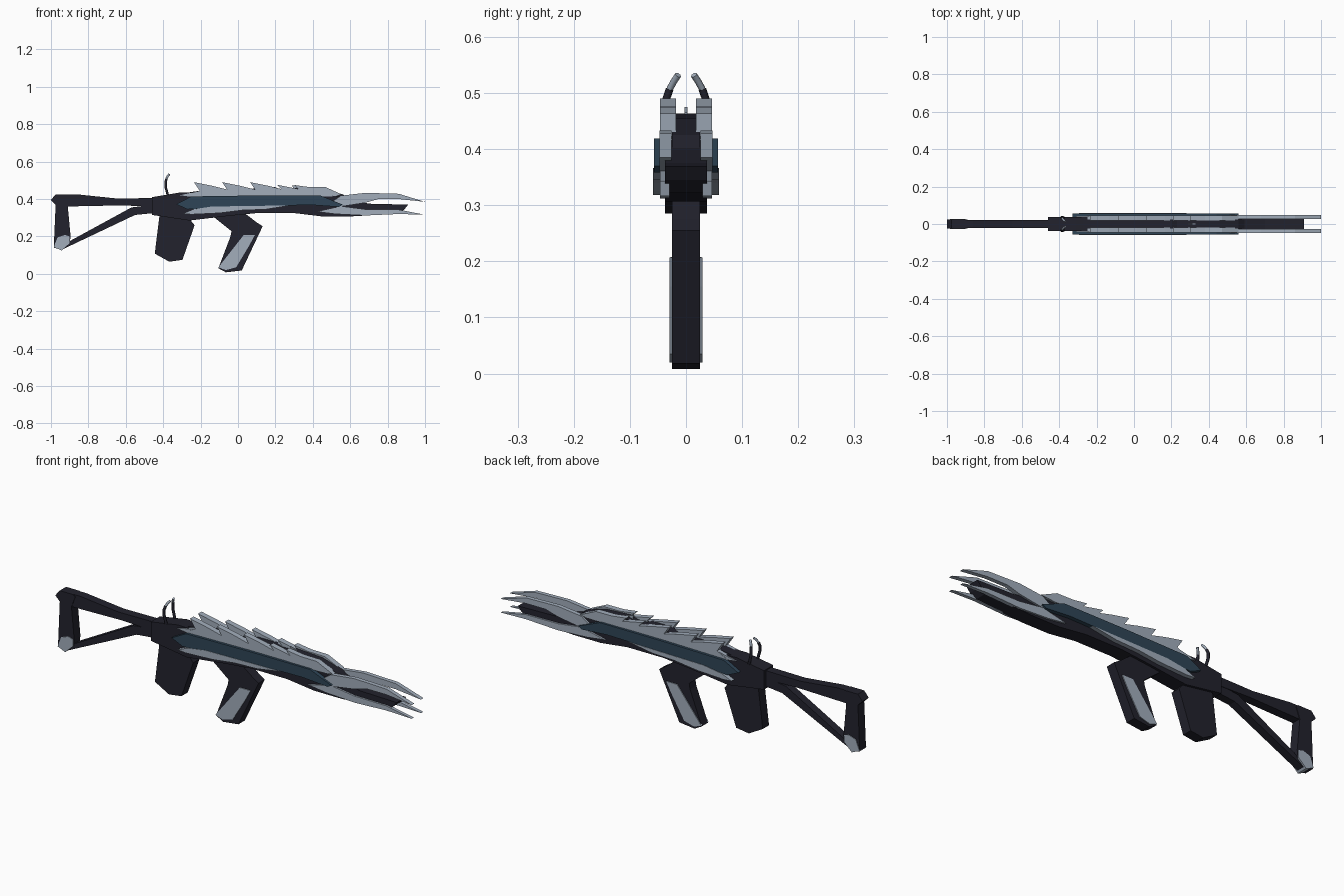
import bpy
import bmesh

default_cube = bpy.data.objects.get("Cube")
if default_cube:
    bpy.data.objects.remove(default_cube, do_unlink=True)


def make_material(name, colour):
    material = bpy.data.materials.new(name)
    material.use_nodes = True
    material.diffuse_color = (*colour, 1)
    shader = material.node_tree.nodes["Principled BSDF"]
    shader.inputs["Base Color"].default_value = (*colour, 1)
    shader.inputs["Roughness"].default_value = 0.6
    return material


dark = make_material("dark graphite", (0.016, 0.016, 0.026))
light = make_material("pale steel", (0.36, 0.42, 0.50))
blue = make_material("slate blue", (0.028, 0.060, 0.095))


def add_mirror(obj):
    """Repeat a part on the other side of the centre plane."""
    modifier = obj.modifiers.new("Mirror", "MIRROR")
    modifier.use_axis = (False, True, False)


def prism(name, material, outline, inner, outer):
    """Extrude a side outline (x, z) from y = inner to y = outer."""
    bm = bmesh.new()
    face = bm.faces.new([bm.verts.new((x, inner, z)) for x, z in outline])
    result = bmesh.ops.extrude_face_region(bm, geom=[face], use_keep_orig=True)
    moved = [v for v in result["geom"] if isinstance(v, bmesh.types.BMVert)]
    bmesh.ops.translate(bm, vec=(0, outer - inner, 0), verts=moved)
    bmesh.ops.recalc_face_normals(bm, faces=bm.faces)
    mesh = bpy.data.meshes.new(name)
    bm.to_mesh(mesh)
    bm.free()
    mesh.materials.append(material)
    obj = bpy.data.objects.new(name, mesh)
    bpy.context.collection.objects.link(obj)
    return obj


def centre_part(name, material, outline, half_width):
    return prism(name, material, outline, -half_width, half_width)


def side_pair(name, material, outline, inner, outer):
    obj = prism(name, material, outline, inner, outer)
    add_mirror(obj)
    return obj


def hook_pair(name, material, path, radius):
    """A pair of thin curved rods, swept along a path."""
    curve = bpy.data.curves.new(name, "CURVE")
    curve.dimensions = "3D"
    curve.bevel_depth = radius
    curve.bevel_resolution = 1
    curve.use_fill_caps = True
    spline = curve.splines.new("POLY")
    spline.points.add(len(path) - 1)
    for point, position in zip(spline.points, path):
        point.co = (*position, 1)
    rod = bpy.data.objects.new(name, curve)
    bpy.context.collection.objects.link(rod)
    graph = bpy.context.evaluated_depsgraph_get()
    mesh = bpy.data.meshes.new_from_object(rod.evaluated_get(graph))
    bpy.data.objects.remove(rod, do_unlink=True)
    mesh.materials.clear()
    mesh.materials.append(material)
    obj = bpy.data.objects.new(name, mesh)
    bpy.context.collection.objects.link(obj)
    add_mirror(obj)


# Main body running from the receiver to the muzzle
centre_part("body", dark, [
    (-.46, .41), (-.31, .435), (.5, .42), (.6, .4), (.7, .375), (.91, .37),
    (.89, .345), (.86, .322), (.6, .307), (.45, .307), (.3, .325),
    (.1, .325), (-.05, .31), (-.26, .285), (-.46, .315)], .037)

# Raised spine between the rows of fins
centre_part("spine", dark, [
    (-.33, .425), (-.2, .445), (.05, .445), (.1, .463), (.2, .463),
    (.23, .45), (.28, .45), (.32, .463), (.46, .455), (.56, .425),
    (.6, .395), (-.3, .4)], .025)
centre_part("front_sight", light, [
    (.29, .475), (.33, .465), (.33, .44), (.3, .44)], .003)

# Shoulder stock: upper bar, butt post, diagonal strut and foot
centre_part("stock_upper_bar", dark, [
    (-.9, .425), (-.86, .425), (-.65, .403), (-.45, .405), (-.45, .36),
    (-.63, .366), (-.92, .36)], .022)
centre_part("stock_butt", dark, [
    (-1, .395), (-.975, .425), (-.9, .425), (-.89, .415), (-.91, .36),
    (-.895, .2), (-.9, .165), (-.95, .13), (-.985, .14), (-.975, .37)], .025)
centre_part("stock_strut", dark, [
    (-.94, .13), (-.9, .175), (-.57, .355), (-.45, .37), (-.45, .325),
    (-.55, .315)], .02)
centre_part("stock_foot", light, [
    (-.985, .143), (-.965, .195), (-.925, .208), (-.9, .2), (-.9, .165),
    (-.943, .125)], .028)

# Magazine and hand grip
centre_part("magazine", dark, [
    (-.42, .31), (-.445, .108), (-.367, .065), (-.297, .075), (-.232, .26),
    (-.27, .305)], .025)
centre_part("grip", dark, [
    (-.15, .32), (-.035, .228), (-.04, .2), (-.105, .03), (-.065, .008),
    (.02, .018), (.132, .255), (.1, .275), (.035, .325)], .025)
side_pair("grip_panel", light, [
    (.03, .207), (.09, .207), (.062, .155), (-.01, .035), (-.065, .02),
    (-.105, .035)], .02, .029)

# Long side armour
side_pair("side_panel", blue, [
    (-.33, .372), (-.25, .414), (.1, .419), (.44, .419), (.56, .37),
    (.54, .358), (.4, .368), (.26, .366), (-.1, .356), (-.27, .345)],
    .034, .057)
side_pair("lower_trim", light, [
    (-.295, .322), (-.24, .345), (-.14, .36), (.28, .366), (.15, .345),
    (.02, .34), (-.1, .325), (-.25, .318)], .034, .059)

# Swept fins along the top
side_pair("fin_rail", light, [
    (-.31, .42), (-.2, .445), (.45, .44), (.54, .415), (-.25, .412)],
    .02, .044)
fins = [(-.235, .49), (-.085, .49), (.065, .49), (.21, .476)]
for number, (x, z) in enumerate(fins, 1):
    side_pair(f"fin_{number}", light, [
        (x, z), (x + .1, z - .02), (x + .18, z - .04), (x + .2, .42),
        (x - .02, .42), (x + .03, .445)], .018, .046)
side_pair("front_fin", light, [
    (.3, .475), (.38, .464), (.47, .463), (.56, .422), (.48, .415),
    (.3, .42), (.33, .445)], .018, .046)

# Pointed claws around the muzzle
side_pair("upper_claw", light, [
    (.48, .37), (.55, .418), (.68, .433), (.86, .428), (1, .385),
    (.86, .4), (.75, .4), (.68, .38), (.55, .36)], .026, .047)
side_pair("lower_claw", light, [
    (.42, .333), (.55, .362), (.68, .345), (.86, .343), (1, .316),
    (.86, .32), (.68, .312), (.52, .32)], .029, .046)

# Curved rear sight prongs with pale tips
hook_pair("rear_sight_prong", dark, [
    (-.375, .034, .42), (-.387, .036, .465), (-.387, .035, .49),
    (-.383, .029, .507)], .007)
hook_pair("rear_sight_tip", light, [
    (-.383, .029, .507), (-.377, .022, .52), (-.368, .014, .532)], .006)
